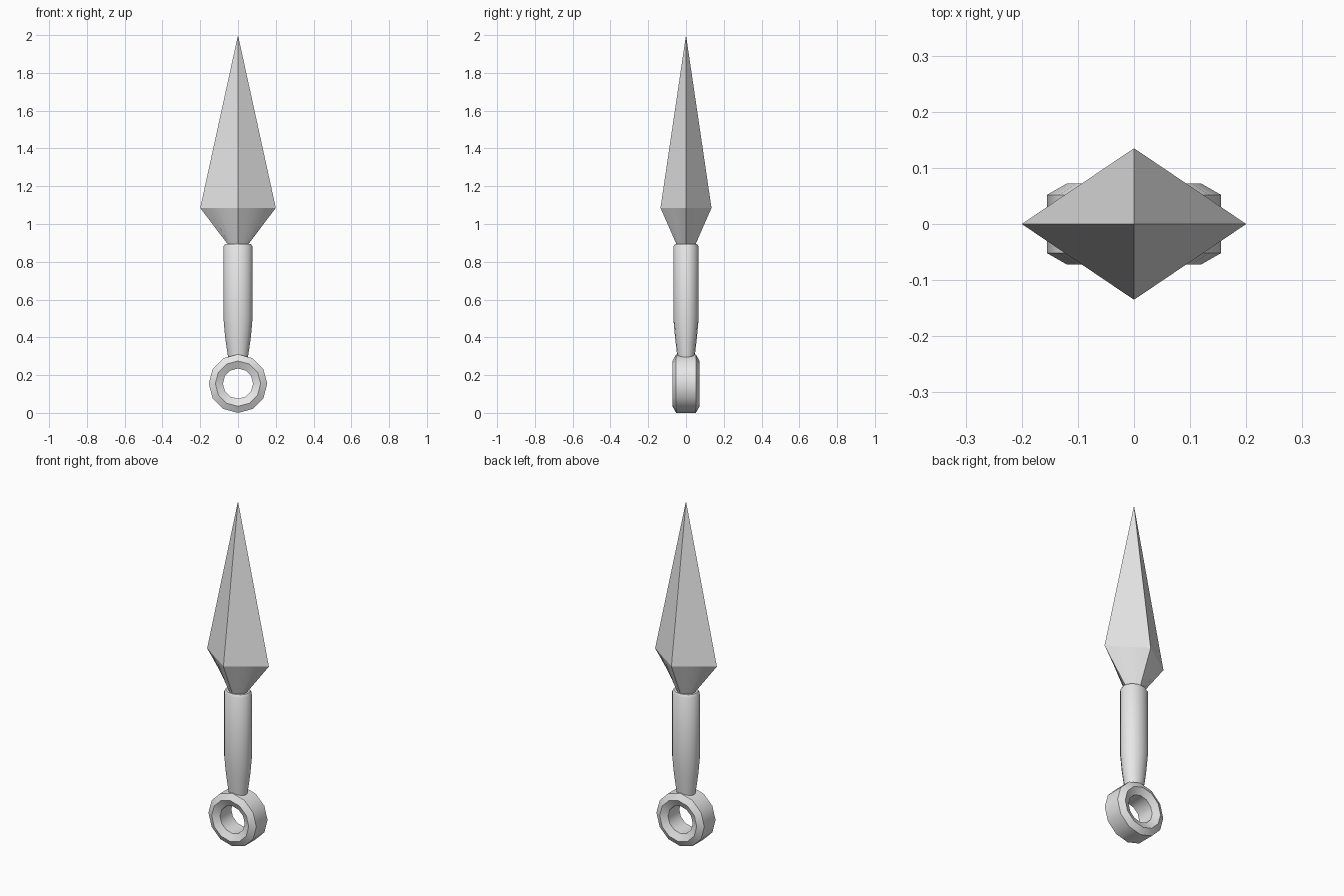
import bpy, bmesh
from math import sin, cos, pi, radians

cube = bpy.data.objects.get("Cube")
if cube:
    bpy.data.objects.remove(cube, do_unlink=True)

steel = bpy.data.materials.new("light grey steel")
steel.use_nodes = True
GREY = (0.8, 0.8, 0.8, 1)
steel.diffuse_color = GREY
steel.node_tree.nodes["Principled BSDF"].inputs["Base Color"].default_value = GREY


def ellipse(rx, ry, z, n):
    return [(rx * cos(2 * pi * i / n), ry * sin(2 * pi * i / n), z) for i in range(n)]


def diamond(rx, ry, z, n):
    """n points spread evenly along the four edges of a diamond."""
    corners = [(rx, 0), (0, ry), (-rx, 0), (0, -ry)]
    points = []
    for k in range(4):
        (ax, ay), (bx, by) = corners[k], corners[(k + 1) % 4]
        for j in range(n // 4):
            t = j / (n // 4)
            points.append((ax + (bx - ax) * t, ay + (by - ay) * t, z))
    return points


def loft(name, rings, closed=False, smooth=None):
    """Skin equal-sized rings; cap the ends, or join last to first if closed."""
    bm = bmesh.new()
    loops = [[bm.verts.new(p) for p in ring] for ring in rings]
    pairs = list(zip(loops, loops[1:]))
    if closed:
        pairs.append((loops[-1], loops[0]))
    else:
        bm.faces.new(loops[0])
        bm.faces.new(loops[-1])
    for a, b in pairs:
        for i in range(len(a)):
            j = (i + 1) % len(a)
            bm.faces.new((a[i], a[j], b[j], b[i]))
    bmesh.ops.remove_doubles(bm, verts=bm.verts, dist=0.0001)
    bmesh.ops.recalc_face_normals(bm, faces=bm.faces)
    mesh = bpy.data.meshes.new(name)
    bm.to_mesh(mesh)
    bm.free()
    mesh.materials.append(steel)
    obj = bpy.data.objects.new(name, mesh)
    bpy.context.collection.objects.link(obj)
    if smooth:
        bpy.ops.object.select_all(action="DESELECT")
        obj.select_set(True)
        bpy.context.view_layer.objects.active = obj
        bpy.ops.object.shade_smooth_by_angle(angle=radians(smooth))
    return obj


# Four-sided blade and the collar that narrows it to the handle
W, D, BASE = 0.2, 0.135, 1.085
loft("blade", [diamond(W, D, BASE, 4), [(0, 0, 2)] * 4])
loft("collar", [ellipse(0.045, 0.045, 0.88, 16), diamond(W, D, BASE, 16)], smooth=40)

# Oval handle, tapered towards the ring
handle = [(0.052, 0.045, 0.29), (0.068, 0.058, 0.4), (0.077, 0.067, 0.5),
          (0.077, 0.067, 0.88), (0.068, 0.058, 0.895)]
loft("handle", [ellipse(rx, ry, z, 16) for rx, ry, z in handle], smooth=40)

# Chunky twelve-sided ring with bevelled rims
R = 0.155
section = [(R, 0.052), (0.12, 0.072), (0.08, 0.052),
           (0.08, -0.052), (0.12, -0.072), (R, -0.052)]
loft("ring", [[(r * cos(2 * pi * i / 12), y, R + r * sin(2 * pi * i / 12))
               for i in range(12)] for r, y in section], closed=True, smooth=50)
